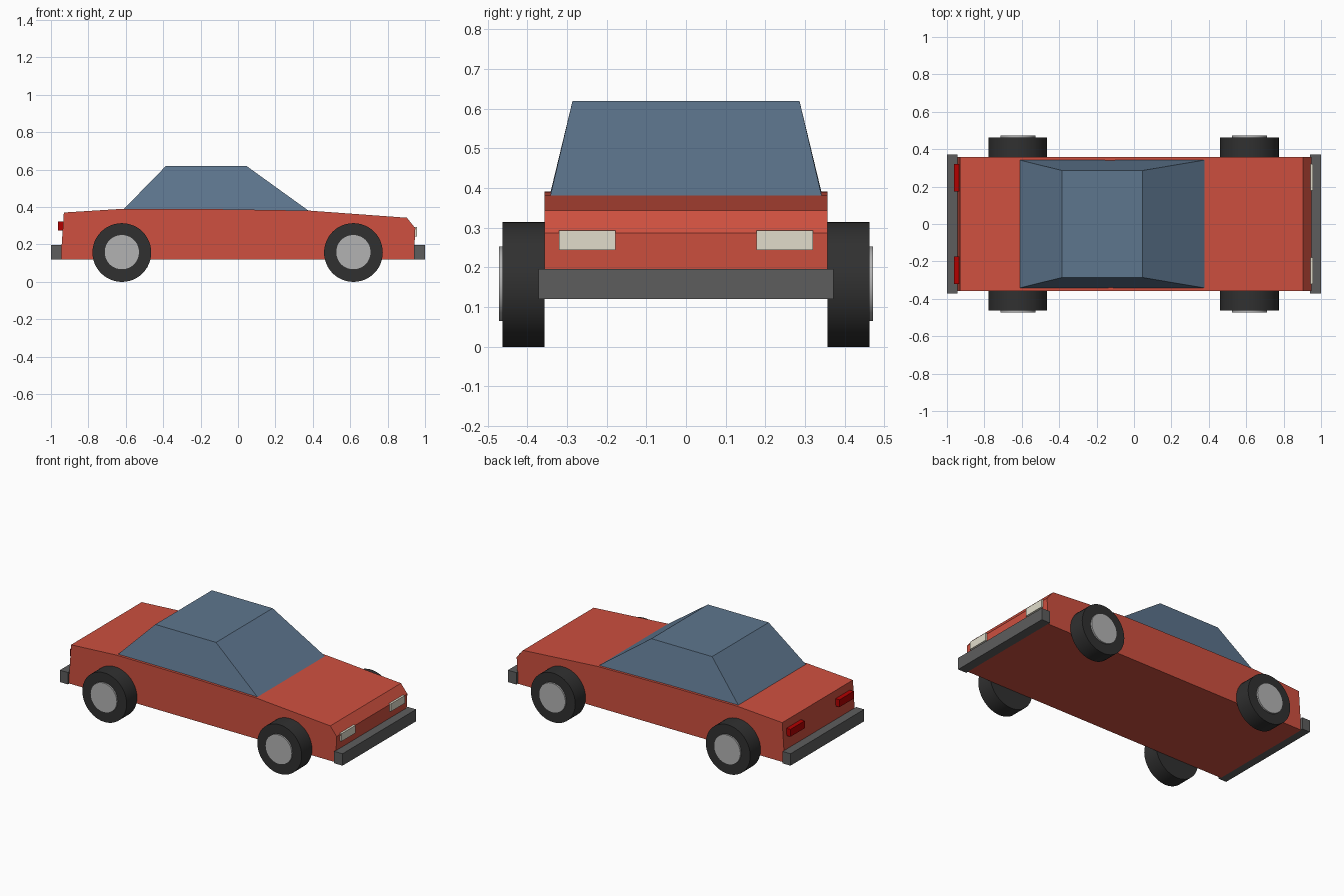
import bpy, bmesh, math

if "Cube" in bpy.data.objects:
    bpy.data.objects.remove(bpy.data.objects["Cube"])


def material(name, rgb):
    m = bpy.data.materials.new(name)
    m.diffuse_color = (*rgb, 1)
    m.use_nodes = True
    m.node_tree.nodes["Principled BSDF"].inputs["Base Color"].default_value = m.diffuse_color
    return m


RED = material("red_paint", (0.62, 0.08, 0.05))
GLASS = material("blue_glass", (0.11, 0.18, 0.27))
RUBBER = material("rubber", (0.03, 0.03, 0.03))
STEEL = material("hub_steel", (0.45, 0.45, 0.45))
DARK = material("bumper_grey", (0.11, 0.11, 0.11))
CREAM = material("headlight_cream", (0.75, 0.72, 0.6))
TAIL = material("tail_red", (0.45, 0.0, 0.0))


def loft(name, rings, mat):
    """Solid between two matching rings of points."""
    bm = bmesh.new()
    a, b = [[bm.verts.new(p) for p in r] for r in rings]
    bm.faces.new(a)
    bm.faces.new(b)
    for i in range(len(a)):
        j = (i + 1) % len(a)
        bm.faces.new((a[i], a[j], b[j], b[i]))
    bmesh.ops.recalc_face_normals(bm, faces=bm.faces)
    mesh = bpy.data.meshes.new(name)
    bm.to_mesh(mesh)
    bm.free()
    mesh.materials.append(mat)
    ob = bpy.data.objects.new(name, mesh)
    bpy.context.collection.objects.link(ob)
    return ob


def box(name, x0, x1, y0, y1, z0, z1, mat):
    corners = ((x0, y0), (x1, y0), (x1, y1), (x0, y1))
    return loft(name, [[(x, y, z) for x, y in corners] for z in (z0, z1)], mat)


def disc(name, x, y0, y1, z, radius, mat):
    bpy.ops.mesh.primitive_cylinder_add(
        vertices=48, radius=radius, depth=abs(y1 - y0),
        location=(x, (y0 + y1) / 2, z), rotation=(math.pi / 2, 0, 0))
    ob = bpy.context.object
    ob.name = name
    ob.data.materials.append(mat)
    bpy.ops.object.shade_smooth_by_angle(angle=math.radians(30))


# Body: side profile extruded across the width
profile = [(-0.948, 0.12), (0.94, 0.12), (0.948, 0.287), (0.903, 0.343),
           (0.38, 0.381), (-0.12, 0.389), (-0.61, 0.391), (-0.931, 0.371)]
loft("body", [[(x, y, z) for x, z in profile] for y in (-0.357, 0.357)], RED)

# Cabin: tapered glasshouse
base = [(x, y, z) for x, y, z in ((-0.612, -0.342, 0.388), (0.378, -0.342, 0.38),
                                  (0.378, 0.342, 0.38), (-0.612, 0.342, 0.388))]
roof = [(-0.385, -0.286, 0.62), (0.045, -0.286, 0.62),
        (0.045, 0.286, 0.62), (-0.385, 0.286, 0.62)]
loft("cabin", [base, roof], GLASS)

# Bumpers
box("front_bumper", 0.94, 1.0, -0.372, 0.372, 0.12, 0.196, DARK)
box("rear_bumper", -1.0, -0.944, -0.372, 0.372, 0.12, 0.196, DARK)

for side, s in (("right", -1), ("left", 1)):
    # Lamps
    box(side + "_headlight", 0.935, 0.957, s * 0.178, s * 0.32, 0.244, 0.293, CREAM)
    box(side + "_tail_light", -0.963, -0.93, s * 0.175, s * 0.32, 0.275, 0.322, TAIL)
    # Wheels
    for end, x in (("front", 0.617), ("rear", -0.621)):
        disc(f"{end}_{side}_tyre", x, s * 0.357, s * 0.462, 0.157, 0.157, RUBBER)
        disc(f"{end}_{side}_hub", x, s * 0.40, s * 0.472, 0.159, 0.094, STEEL)
